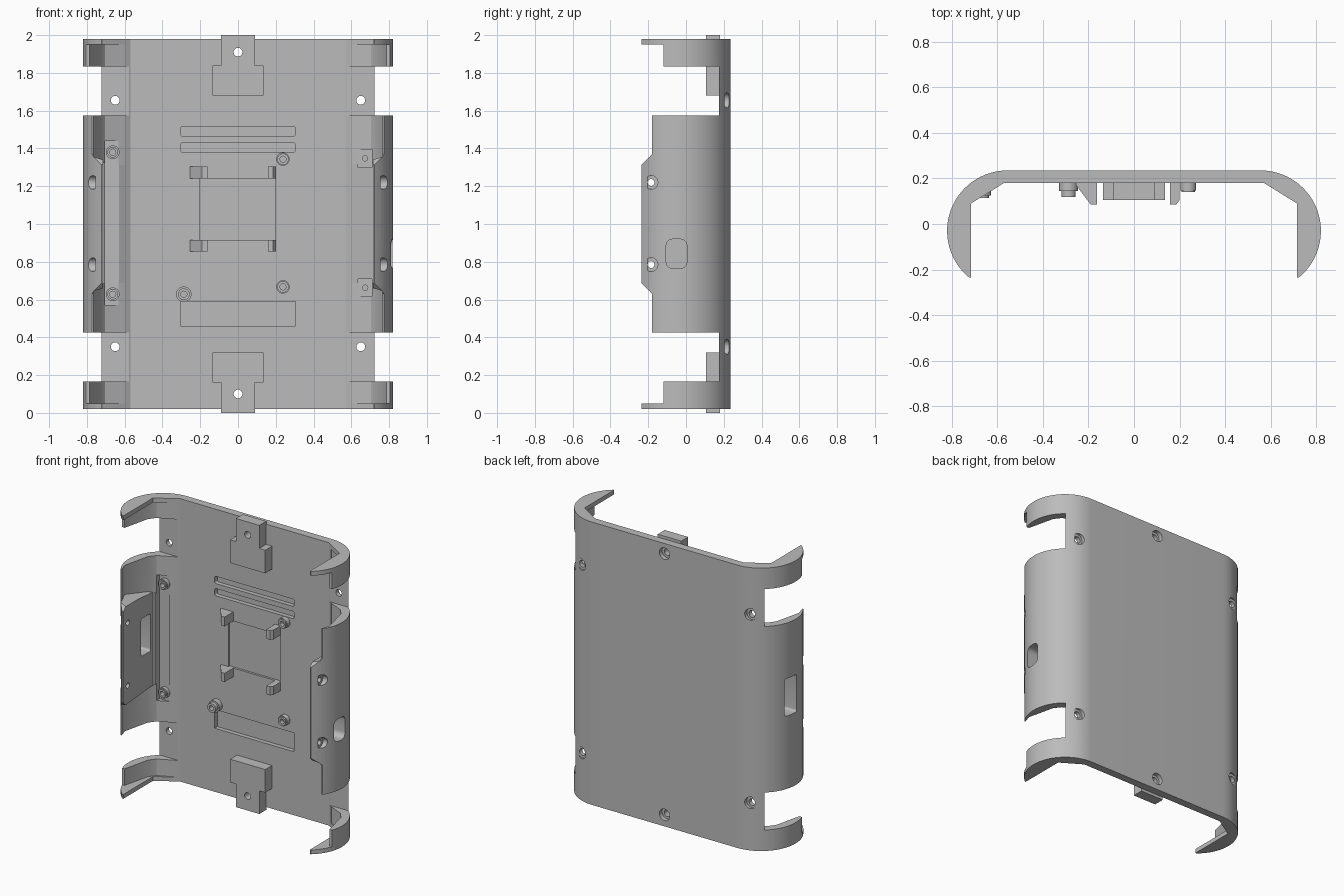
import bpy, bmesh, math
from mathutils import Matrix, Vector

cube = bpy.data.objects.get("Cube")
if cube:
    bpy.data.objects.remove(cube, do_unlink=True)

grey = bpy.data.materials.new("plain_grey")
grey.use_nodes = True
grey.diffuse_color = (0.5, 0.5, 0.5, 1)
grey.node_tree.nodes["Principled BSDF"].inputs["Base Color"].default_value = (0.5, 0.5, 0.5, 1)


def make(name, bm):
    bmesh.ops.recalc_face_normals(bm, faces=bm.faces)
    mesh = bpy.data.meshes.new(name)
    bm.to_mesh(mesh)
    bm.free()
    mesh.materials.append(grey)
    ob = bpy.data.objects.new(name, mesh)
    bpy.context.collection.objects.link(ob)
    return ob


def prism(name, pts, axis, lo, hi):
    """Extrude a flat outline along x, y or z."""
    def place(p, d):
        v = list(p)
        v.insert("xyz".index(axis), d)
        return Vector(v)
    bm = bmesh.new()
    a = [bm.verts.new(place(p, lo)) for p in pts]
    b = [bm.verts.new(place(p, hi)) for p in pts]
    bm.faces.new(a)
    bm.faces.new(b[::-1])
    for i in range(len(pts)):
        j = (i + 1) % len(pts)
        bm.faces.new((a[i], a[j], b[j], b[i]))
    return make(name, bm)


def box(name, x0, x1, y0, y1, z0, z1):
    return prism(name, [(x0, y0), (x1, y0), (x1, y1), (x0, y1)], "z", z0, z1)


def rod(name, axis, c, r, lo, hi, n=32):
    t = [2 * math.pi * i / n for i in range(n)]
    return prism(name, [(c[0] + r * math.cos(a), c[1] + r * math.sin(a)) for a in t], axis, lo, hi)


def rounded(a0, a1, b0, b1, r, n=5):
    pts = []
    for k, (a, b) in enumerate([(a1 - r, b1 - r), (a0 + r, b1 - r), (a0 + r, b0 + r), (a1 - r, b0 + r)]):
        for i in range(n + 1):
            t = math.pi / 2 * (k + i / n)
            pts.append((a + r * math.cos(t), b + r * math.sin(t)))
    return pts


def carve(ob, cutters):
    """Subtract every cutter, bake the result and drop the cutters."""
    for c in cutters:
        c.hide_render = True
        m = ob.modifiers.new("cut", "BOOLEAN")
        m.operation, m.solver, m.object = "DIFFERENCE", "EXACT", c
    dg = bpy.context.evaluated_depsgraph_get()
    mesh = bpy.data.meshes.new_from_object(ob.evaluated_get(dg))
    ob.modifiers.clear()
    ob.data = mesh
    for c in cutters:
        bpy.data.objects.remove(c, do_unlink=True)


# Shell: rounded outside, chamfered inside
FLOOR = 0.18
arc = [math.radians(-50.7 + 140.7 * i / 28) for i in range(29)]
half = [(0.715, -0.235)] + [(0.555 + 0.265 * math.cos(t), -0.03 + 0.265 * math.sin(t)) for t in arc]
inner = [(0.57, FLOOR), (0.715, 0.09)]
outline = half + [(-x, y) for x, y in half[::-1]] + [(-x, y) for x, y in inner[::-1]] + inner
shell = prism("shell", outline, "z", 0.02, 1.98)
cuts = []

# Side windows, stepped rims and thinned walls, mirrored about mid height
thin = [(0.6, -0.3), (0.765, -0.3), (0.765, -0.18), (0.785, -0.12), (0.74, 0.07), (0.705, 0.115), (0.6, 0.165)]
for s in (-1, 1):
    for up in (False, True):
        def span(a, b):
            return (2 - b, 2 - a) if up else (a, b)
        x0, x1 = sorted((s * 0.5, s * 0.95))
        cuts.append(box("window_cut", x0, x1, -0.4, 0.175, *span(0.165, 0.425)))
        cuts.append(box("rim_cut", x0, x1, -0.4, -0.12, *span(0.05, 0.17)))
        c = prism("thin_cut", [(s * x, y) for x, y in thin], "z", *span(0.05, 0.69))
        for v in c.data.vertices:   # sloped end beside the screw block
            if abs(v.co.z - 1) < 0.5:
                v.co.z += (1 if up else -1) * 0.9 * max(0, abs(v.co.x) - 0.715)
        cuts.append(c)
        # Screw holes through the side blocks
        z = 1.22 if up else 0.785
        cuts.append(rod("side_hole_cut", "x", (-0.185, z), 0.018, x0, x1))
        cuts.append(rod("side_bore_cut", "x", (-0.185, z), 0.036, *sorted((s * 0.755, s * 0.95))))
        # Corner holes in the back
        z = 1.655 if up else 0.35
        cuts.append(rod("corner_hole_cut", "y", (s * 0.65, z), 0.023, 0, 0.4))
        cuts.append(rod("corner_bore_cut", "y", (s * 0.65, z), 0.04, 0.205, 0.4))
wing = [(-0.18, 0.3), (-0.18, 0.63), (-0.235, 0.685), (-0.235, 1.315), (-0.18, 1.37), (-0.18, 1.7), (-0.4, 1.7), (-0.4, 0.3)]
cuts.append(prism("wing_cut", wing, "x", -1, 1))

# Side ports
cuts.append(prism("port_cut", rounded(-0.105, 0.005, 0.765, 0.92, 0.035), "x", 0.6, 0.95))
cuts.append(prism("port_cut", rounded(-0.04, 0.065, 0.93, 1.19, 0.015), "x", -0.95, -0.6))

# Recesses in the floor
for z0, z1, r in ((1.465, 1.515, 0.012), (1.38, 1.43, 0.012), (0.46, 0.59, 0.002)):
    cuts.append(prism("slot_cut", rounded(-0.305, 0.305, z0, z1, r), "y", 0.1, 0.21))
cuts.append(box("tray_cut", -0.2, 0.195, 0.1, 0.195, 0.915, 1.24))
cuts.append(box("rail_cut", -0.705, -0.63, 0, 0.15, 0.57, 1.44))
for z in (0.6625, 1.3475):
    cuts.append(box("pad_cut", 0.635, 0.71, 0, 0.15, z - 0.0475, z + 0.0475))
    cuts.append(rod("pad_hole_cut", "y", (0.673, z), 0.014, 0.1, 0.175, 16))
for z in (0.1, 1.91):
    cuts.append(rod("end_hole_cut", "y", (0, z), 0.023, 0, 0.4))
    cuts.append(rod("end_bore_cut", "y", (0, z), 0.04, 0.205, 0.4))
carve(shell, cuts)
parts = [shell]

# T-shaped end tabs
tee = [(-0.135, 1.68), (0.135, 1.68), (0.135, 1.84), (0.09, 1.84), (0.09, 2), (-0.09, 2), (-0.09, 1.84), (-0.135, 1.84)]
for name, up in (("top_tab", True), ("bottom_tab", False)):
    tab = prism(name, [(x, z if up else 2 - z) for x, z in tee], "y", 0.105, FLOOR + 0.001)
    carve(tab, [rod("tab_hole_cut", "y", (0, 1.91 if up else 0.1), 0.023, 0, 0.4)])
    parts.append(tab)

# Corner clips around the tray
left = [(-0.255, 0.182), (-0.255, 0.172), (-0.19, 0.085), (-0.162, 0.085), (-0.162, 0.2), (-0.2, 0.2)]
right = [(0.158, 0.2), (0.158, 0.085), (0.185, 0.085), (0.2, 0.105), (0.2, 0.2)]
for z0, z1 in ((0.855, 0.915), (1.24, 1.305)):
    parts.append(prism("left_clip", left, "z", z0, z1))
    parts.append(prism("right_clip", right, "z", z0, z1))

# Screw bosses: (x, z, base radius, tip radius, step y, tip y, base y)
for x, z, r0, r1, ys, yt, yb in (
        (-0.663, 1.38, 0.036, 0.028, 0.125, 0.115, 0.152),
        (-0.663, 0.628, 0.036, 0.028, 0.125, 0.115, 0.152),
        (-0.287, 0.628, 0.041, 0.031, 0.145, 0.118, 0.182),
        (0.238, 1.343, 0.035, 0.03, 0.148, 0.14, 0.182),
        (0.238, 0.667, 0.035, 0.03, 0.148, 0.14, 0.182)):
    base = rod("boss_base", "y", (x, z), r0, ys, yb)
    tip = rod("boss_tip", "y", (x, z), r1, yt, ys)
    for ob in (base, tip):
        carve(ob, [rod("boss_hole_cut", "y", (x, z), 0.016, 0, 0.17)])
        parts.append(ob)

# Smooth the rounded surfaces, keep hard edges
bpy.ops.object.select_all(action="DESELECT")
for ob in parts:
    ob.select_set(True)
bpy.context.view_layer.objects.active = shell
bpy.ops.object.shade_smooth_by_angle(angle=math.radians(25))
